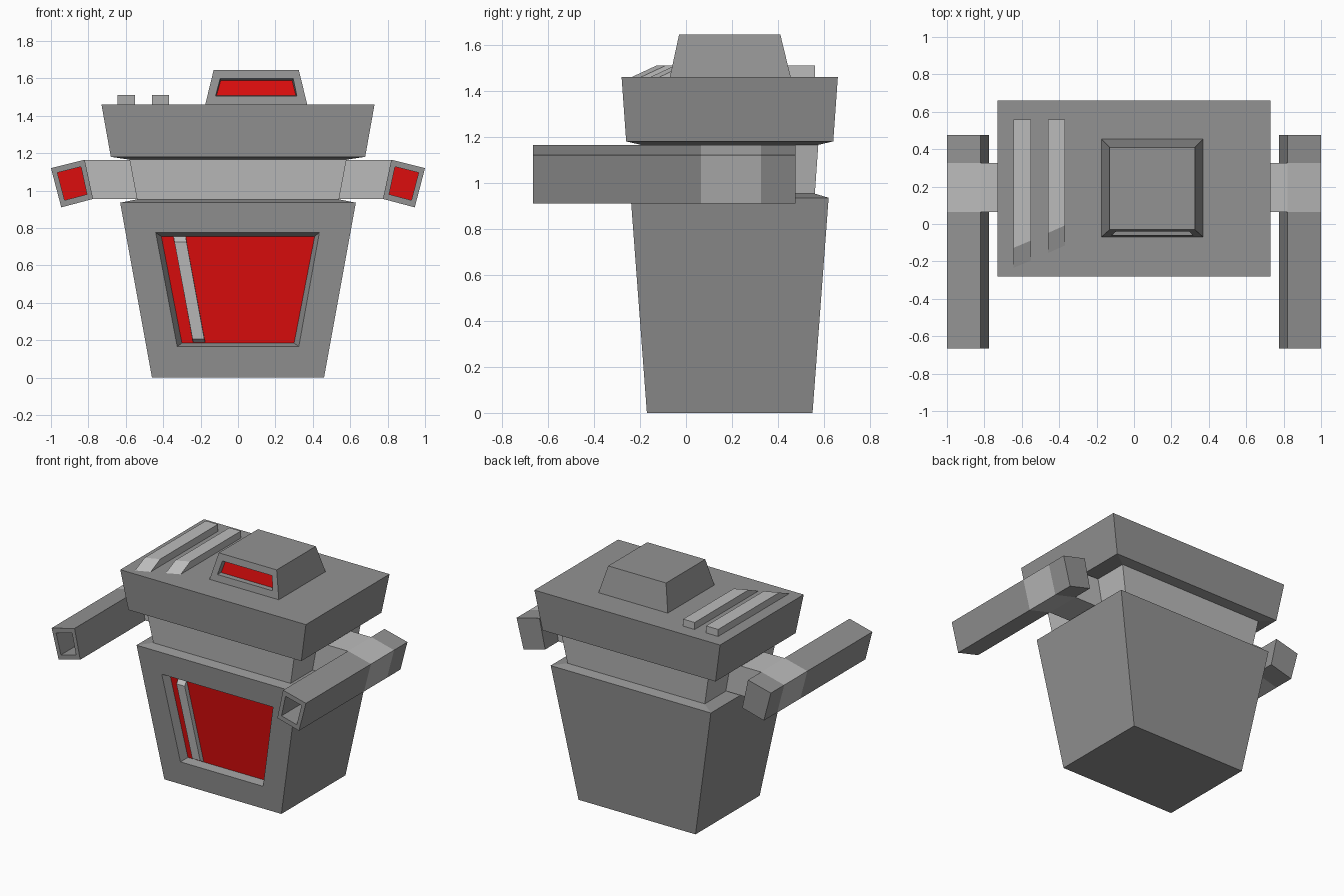
import bpy
import bmesh

if "Cube" in bpy.data.objects:
    bpy.data.objects.remove(bpy.data.objects["Cube"], do_unlink=True)


def material(name, colour):
    mat = bpy.data.materials.new(name)
    mat.use_nodes = True
    mat.diffuse_color = (*colour, 1)
    mat.node_tree.nodes["Principled BSDF"].inputs["Base Color"].default_value = (*colour, 1)
    return mat


MATS = [
    material("dark grey", (0.29, 0.29, 0.29)),
    material("light grey", (0.5, 0.5, 0.5)),
    material("red", (0.72, 0.004, 0.004)),
]
DARK, LIGHT, RED = range(3)


def loft(name, rings, bands, start=DARK, end=DARK):
    """Join four-cornered rings into a closed solid; bands gives a colour per span."""
    bm = bmesh.new()
    loops = [[bm.verts.new(p) for p in ring] for ring in rings]
    for a, b, colour in zip(loops, loops[1:], bands):
        for i in range(4):
            j = (i + 1) % 4
            bm.faces.new((a[i], a[j], b[j], b[i])).material_index = colour
    bm.faces.new(loops[0]).material_index = start
    bm.faces.new(loops[-1]).material_index = end
    bmesh.ops.recalc_face_normals(bm, faces=bm.faces)
    mesh = bpy.data.meshes.new(name)
    bm.to_mesh(mesh)
    bm.free()
    for mat in MATS:
        mesh.materials.append(mat)
    obj = bpy.data.objects.new(name, mesh)
    bpy.context.collection.objects.link(obj)
    return obj


def rect(x0, x1, y0, y1, z):
    return [(x0, y0, z), (x1, y0, z), (x1, y1, z), (x0, y1, z)]


def upright(low, high, y):
    """Trapezoid facing the front; low and high are (z, x0, x1)."""
    (za, a0, a1), (zb, b0, b1) = low, high
    return [(a0, y(za), za), (a1, y(za), za), (b1, y(zb), zb), (b0, y(zb), zb)]


def slope(za, ya, zb, yb, shift=0):
    return lambda z: ya + (yb - ya) * (z - za) / (zb - za) + shift


# Lower body with a sunken red front panel
BODY = (0, -0.17, 0.935, -0.24)
low, high = (0, -0.46, 0.46), (0.935, -0.63, 0.63)
loft("lower_body", [
    upright((0.185, -0.30, 0.30), (0.755, -0.41, 0.41), slope(*BODY, 0.05)),
    upright((0.165, -0.325, 0.325), (0.775, -0.44, 0.435), slope(*BODY)),
    upright(low, high, slope(*BODY)),
    upright(low, high, slope(0, 0.55, 0.935, 0.62)),
], [DARK] * 3, start=RED)

# Slanted bar across the panel, with chamfered ends
loft("panel_bar", [
    upright((0.185, -0.24, -0.175), (0.755, -0.345, -0.28), slope(*BODY, 0.052)),
    upright((0.205, -0.243, -0.18), (0.725, -0.34, -0.275), slope(*BODY, 0.018)),
], [LIGHT], LIGHT, LIGHT)

# Neck with sloping shoulders above and below
loft("neck", [
    rect(-0.63, 0.63, -0.24, 0.62, 0.935),
    rect(-0.54, 0.54, -0.18, 0.56, 0.953),
    rect(-0.58, 0.58, -0.195, 0.575, 1.165),
    rect(-0.68, 0.68, -0.26, 0.64, 1.18),
], [DARK, LIGHT, DARK])

# Flared head
loft("head", [
    rect(-0.68, 0.68, -0.26, 0.64, 1.18),
    rect(-0.73, 0.73, -0.28, 0.66, 1.46),
], [DARK])

# Eye housing with a sunken red slot
EYE = (1.46, -0.07, 1.645, -0.03)
low, high = (1.46, -0.175, 0.37), (1.645, -0.13, 0.325)
loft("eye_housing", [
    upright((1.507, -0.115, 0.31), (1.587, -0.093, 0.29), slope(*EYE, 0.035)),
    upright((1.505, -0.12, 0.315), (1.60, -0.095, 0.295), slope(*EYE)),
    upright(low, high, slope(*EYE)),
    upright(low, high, slope(1.46, 0.455, 1.645, 0.41)),
], [DARK] * 3, start=RED)

# Two raised strips on the head, with slanted front ends
for name, x0, x1, front in (("outer_strip", -0.645, -0.55, -0.235),
                            ("inner_strip", -0.46, -0.37, -0.155)):
    skew, run, top = 0.04, 0.107, 1.51
    loft(name, [
        [(x0, 0.56, top), (x1, 0.56, top), (x1, 0.56, 1.46), (x0, 0.56, 1.46)],
        [(x0, front + run, top), (x1, front + run + skew, top),
         (x1, front + skew, 1.46), (x0, front, 1.46)],
    ], [LIGHT], LIGHT, LIGHT)

# Arms: tilted square tubes with a light band and a deep red bore
PROFILE = [(0.82, 1.165), (1.0, 1.12), (0.945, 0.91), (0.775, 0.955)]
for side, s in (("left", 1), ("right", -1)):
    def section(y, scale=1):
        cx, cz = 0.885, 1.0375
        return [(s * (cx + (x - cx) * scale), y, cz + (z - cz) * scale) for x, z in PROFILE]

    loft(side + "_arm", [
        section(0.475), section(0.325), section(0.065),
        section(-0.665), section(-0.665, 0.7), section(-0.37, 0.7),
    ], [DARK, LIGHT, DARK, DARK, DARK], end=RED)

    # Link from the neck to the arm
    loft(side + "_shoulder_link", [
        [(s * 0.5, y, z) for y, z in ((0.065, 0.955), (0.325, 0.955), (0.325, 1.164), (0.065, 1.164))],
        [(s * x, y, z) for x, y, z in ((0.78, 0.065, 0.955), (0.78, 0.325, 0.955),
                                       (0.82, 0.325, 1.164), (0.82, 0.065, 1.164))],
    ], [LIGHT], LIGHT, LIGHT)
